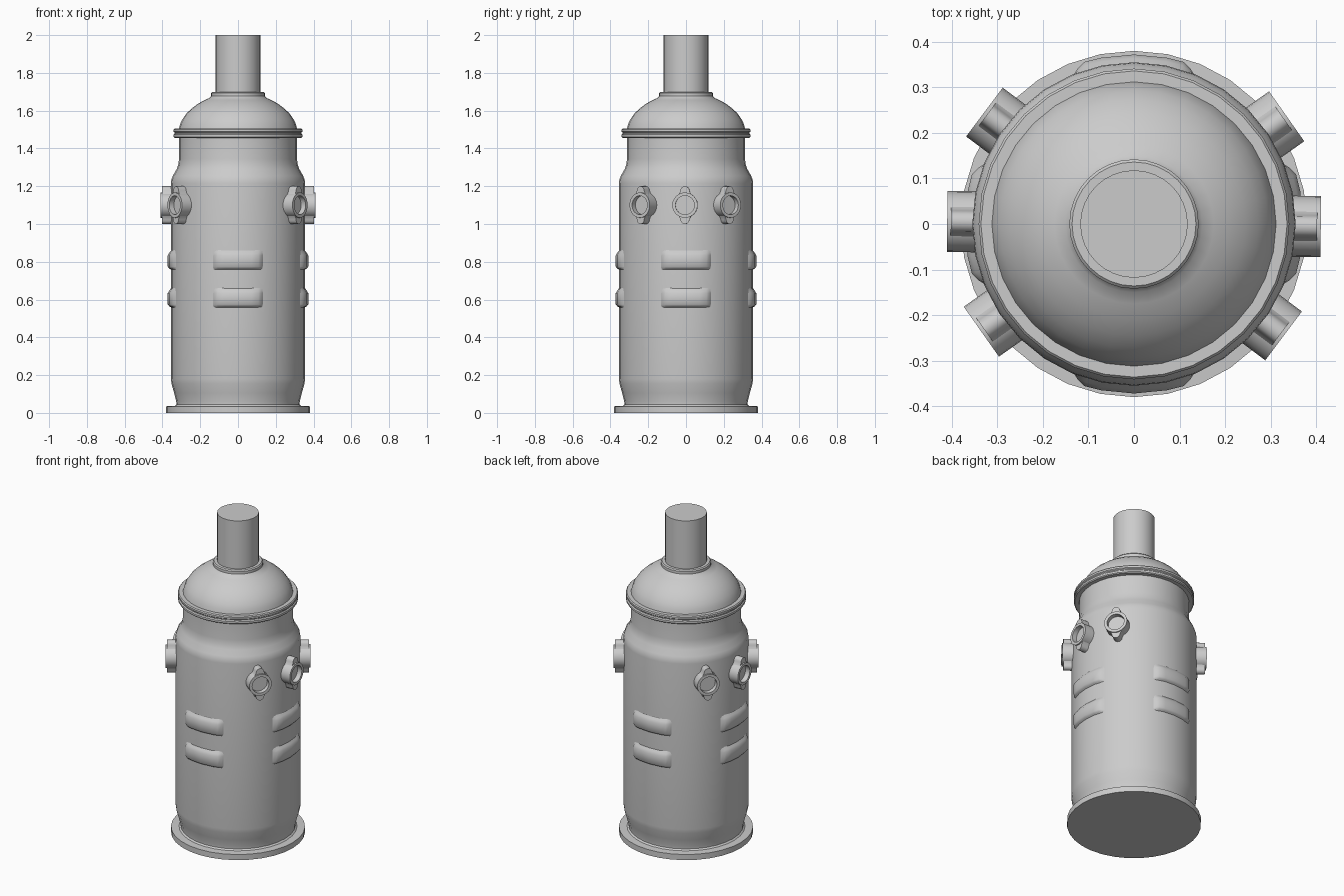
import bpy, bmesh
from math import sin, cos, pi, radians
from mathutils import Matrix

if "Cube" in bpy.data.objects:
    bpy.data.objects.remove(bpy.data.objects["Cube"])


def finish(bm, name, matrix=None, angle=35):
    bmesh.ops.remove_doubles(bm, verts=bm.verts, dist=1e-5)
    bmesh.ops.recalc_face_normals(bm, faces=bm.faces)
    if matrix:
        bm.transform(matrix)
    me = bpy.data.meshes.new(name)
    bm.to_mesh(me)
    bm.free()
    ob = bpy.data.objects.new(name, me)
    bpy.context.collection.objects.link(ob)
    bpy.ops.object.select_all(action='DESELECT')
    ob.select_set(True)
    bpy.context.view_layer.objects.active = ob
    bpy.ops.object.shade_smooth_by_angle(angle=radians(angle))
    return ob


def skin(bm, rows, closed):
    """Bridge consecutive rows of vertices."""
    n = len(rows[0])
    for a, b in zip(rows, rows[1:]):
        for i in range(n if closed else n - 1):
            j = (i + 1) % n
            bm.faces.new((a[i], a[j], b[j], b[i]))


def lathe(name, profile, seg=32, matrix=None):
    """Revolve (radius, height) points round z and cap both ends."""
    bm = bmesh.new()
    rows = [[bm.verts.new((r * cos(2 * pi * k / seg), r * sin(2 * pi * k / seg), z))
             for k in range(seg)] for r, z in profile]
    skin(bm, rows, True)
    bm.faces.new(rows[0])
    bm.faces.new(rows[-1])
    return finish(bm, name, matrix)


def louvre(name, z, turn):
    """Raised curved band with bevelled edges, set into the body wall."""
    bm = bmesh.new()
    section = [(0, -.053), (.6, -.046), (1, -.036), (1, .024), (.6, .038), (0, .055)]
    rows = []
    for deg, lift in [(-22.5, 0), (-20, .55), (-17, 1), (-11.25, 1), (0, 1),
                      (11.25, 1), (17, 1), (20, .55), (22.5, 0)]:
        a = radians(deg + turn)
        row = []
        for f, dz in section:
            r = .351 + .021 * f * lift
            row.append(bm.verts.new((r * cos(a), r * sin(a), z + dz)))
        rows.append(row)
    skin(bm, rows, False)
    return finish(bm, name, angle=50)


def lug(name, sign, matrix):
    """Rounded ear on the rim of a port."""
    bm = bmesh.new()
    pts = [(.052, -.036), (.064, -.029)]
    pts += [(.076 + .024 * cos(t), .024 * sin(t)) for t in
            [-pi / 2 + pi * k / 8 for k in range(9)]]
    pts += [(.064, .029), (.052, .036)]
    rows = [[bm.verts.new((sign * x, y, z)) for x, y in pts] for z in (.31, .402)]
    skin(bm, rows, True)
    for row in rows:
        bm.faces.new(row)
    return finish(bm, name, matrix)


# Main shell: foot flange, tapered bottom, straight wall, shoulder and neck
lathe("body", [(.38, 0), (.38, .035), (.335, .037), (.326, .045), (.327, .06),
               (.338, .105), (.352, .155), (.355, .18), (.355, 1.215),
               (.353, 1.235), (.345, 1.255), (.325, 1.29), (.316, 1.315),
               (.312, 1.345), (.312, 1.47)])

# Lid: grooved rim, dome and collar
lathe("lid", [(.30, 1.456), (.336, 1.456), (.341, 1.461), (.341, 1.473), (.335, 1.479),
              (.335, 1.484), (.341, 1.489), (.341, 1.5), (.336, 1.506), (.312, 1.506),
              (.306, 1.53), (.294, 1.555), (.273, 1.585), (.245, 1.612),
              (.21, 1.638), (.175, 1.656), (.15, 1.668), (.142, 1.678),
              (.142, 1.694), (.136, 1.7), (.116, 1.7)])

# Chimney pipe
lathe("top_pipe", [(.118, 1.66), (.118, 2.0)])

# Two louvres on each of the four sides
for turn in (0, 90, 180, 270):
    for z in (.81, .61):
        louvre("louvre", z, turn)

# Three eared ports on each flank
for flank in (0, 180):
    for deg in (-36.8, -.8, 35.2):
        m = (Matrix.Translation((0, 0, 1.1)) @ Matrix.Rotation(radians(deg + flank), 4, 'Z')
             @ Matrix.Rotation(pi / 2, 4, 'Y'))
        lathe("port", [(.067, .31), (.067, .41), (.05, .41), (.05, .38)], 24, m)
        for sign in (1, -1):
            lug("port_lug", sign, m)
